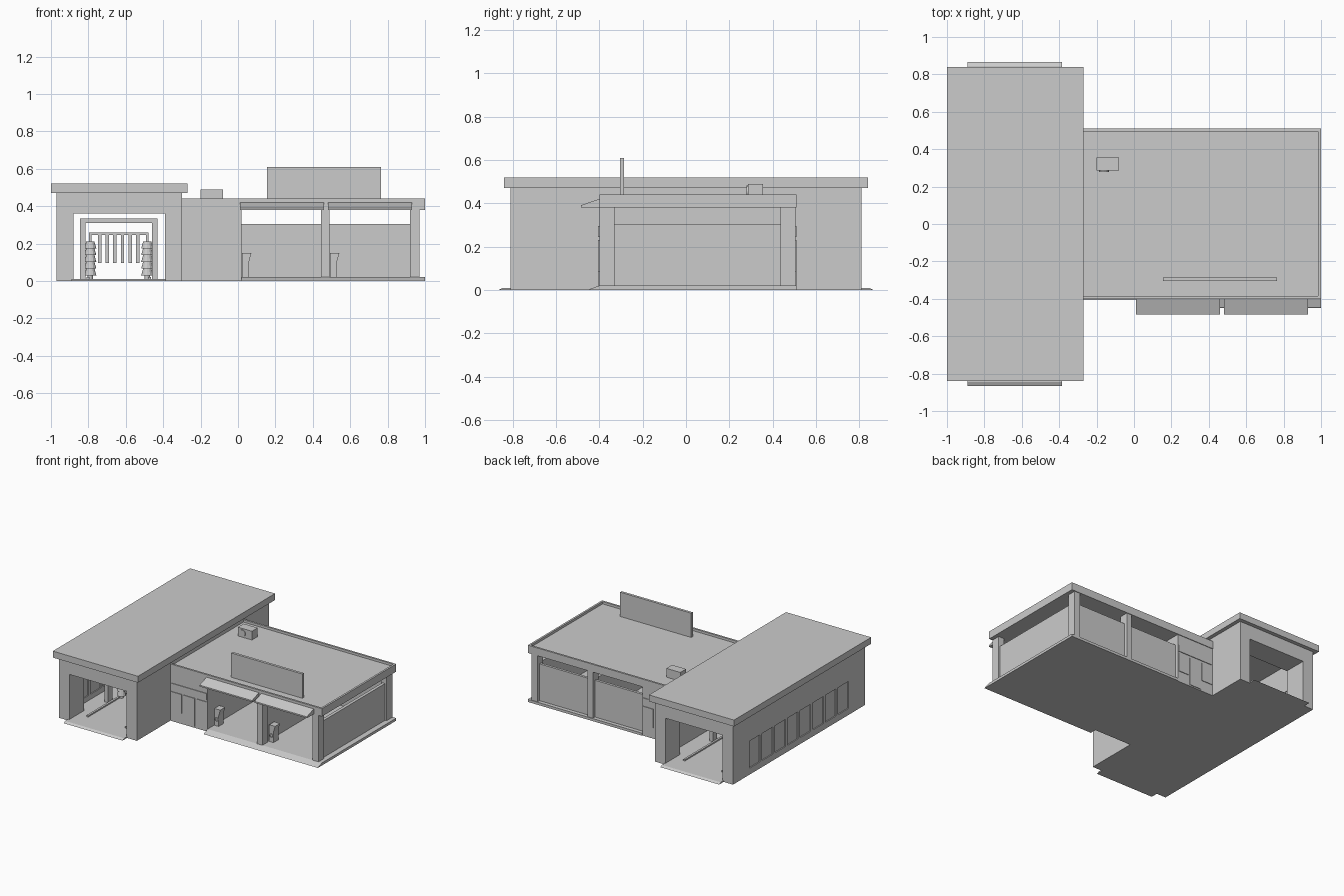
import bpy, bmesh, math

if "Cube" in bpy.data.objects:
    bpy.data.objects.remove(bpy.data.objects["Cube"])


def mesh_object(name, bm):
    bmesh.ops.recalc_face_normals(bm, faces=bm.faces)
    me = bpy.data.meshes.new(name)
    bm.to_mesh(me)
    bm.free()
    ob = bpy.data.objects.new(name, me)
    bpy.context.collection.objects.link(ob)
    return ob


def box(name, x0, x1, y0, y1, z0, z1):
    bm = bmesh.new()
    bmesh.ops.create_cube(bm, size=1)
    for v in bm.verts:
        v.co = (x0 if v.co.x < 0 else x1, y0 if v.co.y < 0 else y1, z0 if v.co.z < 0 else z1)
    return mesh_object(name, bm)


def prism(name, pts, axis, a, b):
    """Extrude a profile: axis 'y' takes (x, z) points, axis 'x' takes (y, z) points."""
    bm = bmesh.new()
    place = (lambda p, t: (p[0], t, p[1])) if axis == 'y' else (lambda p, t: (t, p[0], p[1]))
    face = bm.faces.new([bm.verts.new(place(p, a)) for p in pts])
    ext = bmesh.ops.extrude_face_region(bm, geom=[face])
    for v in ext['geom']:
        if isinstance(v, bmesh.types.BMVert):
            v.co[1 if axis == 'y' else 0] = b
    return mesh_object(name, bm)


def lathe(name, profile, loc, n=12, rot=(0, 0, 0)):
    """Turn an (r, z) profile around z."""
    bm = bmesh.new()
    rings = [[bm.verts.new((r * math.cos(2 * math.pi * i / n), r * math.sin(2 * math.pi * i / n), z))
              for i in range(n)] for r, z in profile]
    for lo, hi in zip(rings, rings[1:]):
        for i in range(n):
            bm.faces.new((lo[i], lo[(i + 1) % n], hi[(i + 1) % n], hi[i]))
    bm.faces.new(rings[0])
    bm.faces.new(rings[-1])
    ob = mesh_object(name, bm)
    ob.location, ob.rotation_euler = loc, rot
    return ob


# --- Wash tunnel: portals at both ends, thin side walls, roof ---
L, R = -0.97, -0.30
portal = [(L, 0), (-0.88, 0), (-0.88, 0.36), (-0.39, 0.36), (-0.39, 0), (R, 0), (R, 0.47), (L, 0.47)]
for s, end in ((-1, "front"), (1, "back")):
    prism(f"tunnel_portal_{end}", portal, 'y', s * 0.81, s * 0.63)
    prism(f"tunnel_ramp_{end}", [(s * 0.865, 0), (s * 0.81, 0), (s * 0.81, 0.01), (s * 0.845, 0.01)],
          'x', -0.89, -0.385)
box("tunnel_floor", L + 0.01, R - 0.01, -0.81, 0.81, 0, 0.01)
box("tunnel_right_wall", R - 0.02, R, -0.63, 0.63, 0, 0.47)
box("tunnel_roof", -1.0, -0.27, -0.84, 0.84, 0.47, 0.52)

# Left wall with a row of eight recessed windows
box("window_wall_base", L, L + 0.02, -0.63, 0.63, 0, 0.05)
box("window_wall_top", L, L + 0.02, -0.63, 0.63, 0.26, 0.47)
box("window_panes", L + 0.008, L + 0.013, -0.63, 0.63, 0.05, 0.26)
pitch, w = 0.155, 0.13
edges = [-0.63]
for i in range(8):
    y = -0.6075 + i * pitch
    edges += [y, y + w]
edges.append(0.63)
for i in range(0, len(edges), 2):
    box("window_post", L, L + 0.02, edges[i], edges[i + 1], 0.05, 0.26)

# --- Washing machinery inside the tunnel ---
CX = -0.6375
for y in (-0.4, 0.3):
    prism("wash_gantry", [(CX + s * x, z) for s, x, z in
          ((-1, .208, .01), (-1, .178, .01), (-1, .178, .31), (1, .178, .31), (1, .178, .01),
           (1, .208, .01), (1, .208, .335), (-1, .208, .335))], 'y', y - 0.025, y + 0.025)
prism("curtain_frame", [(CX + s * x, z) for s, x, z in
      ((-1, .16, .01), (-1, .145, .01), (-1, .145, .245), (1, .145, .245), (1, .145, .01),
       (1, .16, .01), (1, .16, .258), (-1, .16, .258))], 'y', -0.06, -0.035)
for i in range(6):
    x = -0.739 + i * 0.0405
    box("curtain_strip", x - 0.009, x + 0.009, -0.06, -0.045, 0.095, 0.246)
brush = [(0.014, 0.01), (0.014, 0.03)]
for i in range(5):
    z = 0.03 + i * 0.036
    brush += [(0.032, z), (0.022, z + 0.036)]
for s in (-1, 1):
    box("guide_rail", CX + s * 0.165 - 0.008, CX + s * 0.165 + 0.008, -0.7, 0.7, 0.01, 0.02)
    for y in (-0.3, 0.2):
        lathe("side_brush", brush, (CX + s * 0.152, y, 0))

# --- Office block between tunnel and bays ---
F, B = -0.40, 0.505
box("office_block", R, 0.02, F, B, 0, 0.40)
for y, s, side in ((F, -1, "front"), (B, 1, "back")):
    y0, y1 = sorted((y - s * 0.002, y + s * 0.005))
    box(f"office_fascia_{side}", -0.295, 0.015, y0, y1, 0.245, 0.295)
    box(f"office_door_{side}", -0.19, -0.09, y0, y1, 0.01, 0.23)
    box(f"office_window_left_{side}", -0.295, -0.20, y0, y1, 0.085, 0.23)
    box(f"office_window_right_{side}", -0.075, 0.012, y0, y1, 0.085, 0.23)

# --- Self-service bays: slab, columns, half-height walls ---
box("bay_slab", 0.02, 1.0, F, 0.51, 0, 0.02)
prism("bay_ramp", [(-0.45, 0), (F, 0), (F, 0.02), (-0.445, 0.004)], 'x', 0.02, 1.0)
for x0, x1 in ((0.445, 0.49), (0.92, 0.97)):
    for y0 in (F, 0.435):
        box("bay_column", x0, x1, y0, y0 + 0.07, 0.02, 0.385)
    box("bay_side_wall", (x0 + x1) / 2 - 0.012, (x0 + x1) / 2 + 0.012, -0.33, 0.435, 0.02, 0.305)
for x0, x1 in ((0.02, 0.445), (0.49, 0.92)):
    box("bay_back_wall", x0, x1, 0.46, 0.48, 0.02, 0.305)

# Main roof with low parapet
box("main_roof", R, 1.0, F, 0.51, 0.38, 0.422)
box("parapet_front", R, 1.0, F, F + 0.015, 0.422, 0.44)
box("parapet_back", R, 1.0, 0.495, 0.51, 0.422, 0.44)
box("parapet_right", 0.985, 1.0, F + 0.015, 0.495, 0.422, 0.44)

# Awnings over the bays
for x0 in (0.01, 0.48):
    prism("awning", [(-0.485, 0.38), (F, 0.38), (F, 0.42), (-0.485, 0.391)], 'x', x0, x0 + 0.45)

# Vacuum stations beside each bay entry
for x in (0.022, 0.492):
    prism("vacuum_station", [(x, 0.02), (x + 0.036, 0.02), (x + 0.036, 0.1), (x + 0.05, 0.15), (x, 0.15)],
          'y', -0.32, -0.26)
    lathe("vacuum_dial", [(0.014, 0), (0.014, 0.01), (0.007, 0.01), (0.007, 0.006)],
          (x + 0.021, -0.318, 0.072), 16, (math.pi / 2, 0, 0))

# Rooftop sign board and air unit
box("roof_sign_board", 0.155, 0.765, -0.305, -0.285, 0.42, 0.61)
box("roof_air_unit", -0.20, -0.08, 0.285, 0.355, 0.42, 0.49)
lathe("air_unit_fan", [(0.026, 0), (0.026, 0.008)], (-0.16, 0.287, 0.455), 16, (math.pi / 2, 0, 0))
